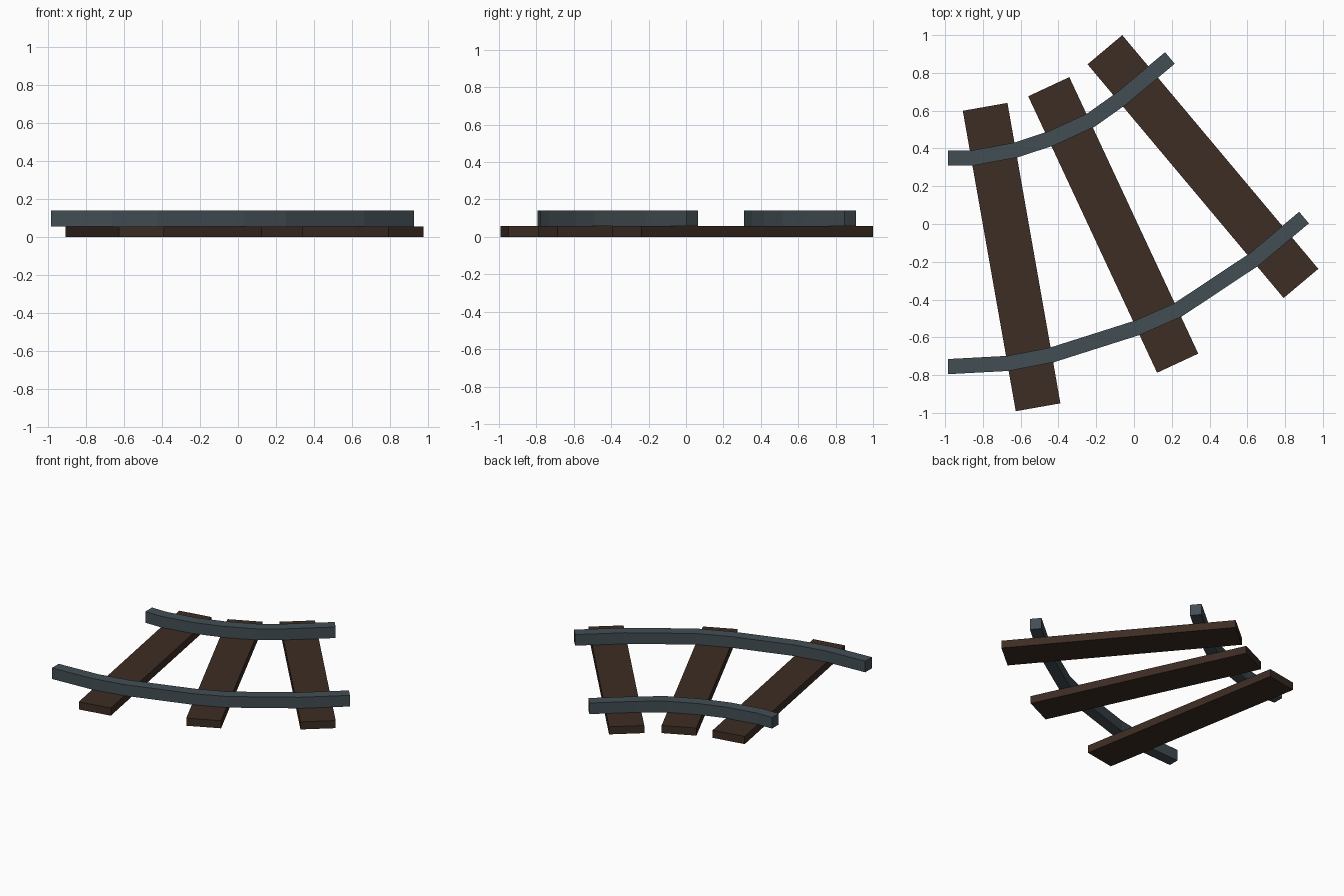
import bpy, bmesh, math
from mathutils import Vector

if "Cube" in bpy.data.objects:
    bpy.data.objects.remove(bpy.data.objects["Cube"])

SLEEPER_TOP, RAIL_TOP = 0.057, 0.14


def material(name, colour):
    m = bpy.data.materials.new(name)
    m.diffuse_color = (*colour, 1)
    m.use_nodes = True
    m.node_tree.nodes["Principled BSDF"].inputs["Base Color"].default_value = m.diffuse_color
    return m


wood = material("dark brown wood", (0.046, 0.026, 0.017))
steel = material("blue grey steel", (0.055, 0.076, 0.088))


def prism(name, outline, z0, z1, mat):
    """Closed solid from a top-view outline made of two matching sides."""
    left, right = outline
    bm = bmesh.new()
    rings = [[bm.verts.new((p.x, p.y, z)) for p, z in
              ((a, z0), (b, z0), (b, z1), (a, z1))] for a, b in zip(left, right)]
    for r, s in zip(rings, rings[1:]):
        for i in range(4):
            j = (i + 1) % 4
            bm.faces.new((r[i], r[j], s[j], s[i]))
    bm.faces.new(rings[0])
    bm.faces.new(rings[-1][::-1])
    bmesh.ops.recalc_face_normals(bm, faces=bm.faces)
    me = bpy.data.meshes.new(name)
    bm.to_mesh(me)
    bm.free()
    me.materials.append(mat)
    ob = bpy.data.objects.new(name, me)
    bpy.context.collection.objects.link(ob)


def sleeper(name, x, y, degrees, length=1.615, width=0.24):
    a = math.radians(degrees)
    c = Vector((x, y))
    along = Vector((-math.sin(a), math.cos(a))) * length / 2
    side = Vector((math.cos(a), math.sin(a))) * width / 2
    prism(name, ([c - along - side, c + along - side],
                 [c - along + side, c + along + side]), 0, SLEEPER_TOP, wood)


def rail(name, points, width=0.08):
    pts = [Vector(p) for p in points]
    dirs = [(b - a).normalized() for a, b in zip(pts, pts[1:])]
    left, right = [], []
    for i, p in enumerate(pts):
        # mitred joints; the first end is cut square to the x axis
        d0 = dirs[i - 1] if i else Vector((1, 0))
        d1 = dirs[i] if 0 < i < len(dirs) else d0
        d = (d0 + d1).normalized()
        off = Vector((-d.y, d.x)) * width / 2 / d.dot(d0)
        left.append(p + off)
        right.append(p - off)
    prism(name, (left, right), SLEEPER_TOP, RAIL_TOP, steel)


# Three sleepers fanning round the bend
for n, (x, y, deg) in enumerate([(-0.648, -0.175, 10), (-0.11, -0.005, 25),
                                 (0.365, 0.304, 40)], 1):
    sleeper(f"sleeper_{n}", x, y, deg)

# Curved rails
rail("inner_rail", [(-0.985, 0.349), (-0.857, 0.349), (-0.624, 0.392), (-0.434, 0.455),
                    (-0.228, 0.55), (-0.063, 0.667), (0.19, 0.879)])
rail("outer_rail", [(-0.985, -0.755), (-0.667, -0.738), (-0.434, -0.693), (0.016, -0.55),
                    (0.233, -0.455), (0.64, -0.185), (0.9, 0.034)])
